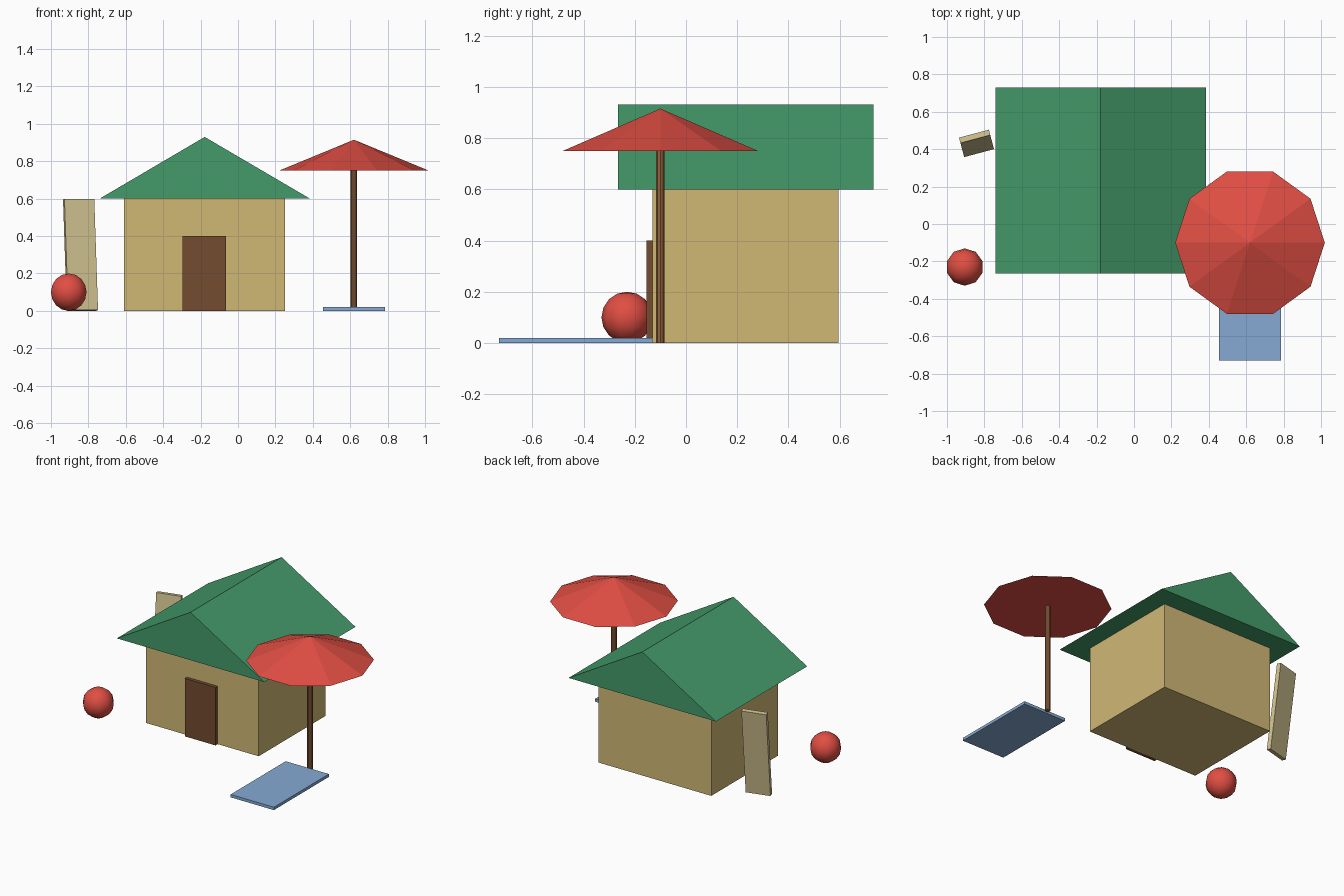
import bpy
import bmesh
from math import cos, pi
from mathutils import Euler, Matrix, Vector

cube = bpy.data.objects.get("Cube")
if cube:
    bpy.data.objects.remove(cube, do_unlink=True)


def material(name, rgb):
    """Flat colour given as 0-255 display values, stored as linear."""
    lin = [((c / 255 + 0.055) / 1.055) ** 2.4 for c in rgb]
    mat = bpy.data.materials.new(name)
    mat.use_nodes = True
    mat.diffuse_color = (*lin, 1)
    mat.node_tree.nodes["Principled BSDF"].inputs["Base Color"].default_value = (*lin, 1)
    return mat


WALL = material("sand wall", (208, 184, 117))
ROOF = material("green roof", (68, 155, 106))
RED = material("red", (224, 78, 67))
DOOR = material("dark brown wood", (115, 76, 47))
POLE = material("brown wood", (143, 96, 59))
TOWEL = material("blue towel", (134, 170, 211))
BOARD = material("pale tan board", (208, 193, 143))


def finish(bm, name, mat, smooth=False):
    bmesh.ops.recalc_face_normals(bm, faces=bm.faces)
    for face in bm.faces:
        face.smooth = smooth
    mesh = bpy.data.meshes.new(name)
    bm.to_mesh(mesh)
    bm.free()
    mesh.materials.append(mat)
    obj = bpy.data.objects.new(name, mesh)
    bpy.context.collection.objects.link(obj)
    return obj


def box(name, mat, centre, size, turn=(0, 0, 0)):
    bm = bmesh.new()
    bmesh.ops.create_cube(bm, size=1, matrix=Matrix.LocRotScale(
        Vector(centre), Euler(turn), Vector(size)))
    return finish(bm, name, mat)


def cone(name, mat, x, y, z0, z1, r0, r1, sides=10):
    # Turned so that a corner points along y
    bm = bmesh.new()
    place = Matrix.Translation((x, y, (z0 + z1) / 2)) @ Matrix.Rotation(pi / 2, 4, "Z")
    bmesh.ops.create_cone(bm, cap_ends=True, segments=sides, radius1=r0,
                          radius2=r1, depth=z1 - z0, matrix=place)
    bmesh.ops.remove_doubles(bm, verts=bm.verts, dist=0.0001)
    return finish(bm, name, mat)


# House
box("house_walls", WALL, (-0.18, 0.232, 0.3), (0.86, 0.727, 0.6))
box("door", DOOR, (-0.18, -0.142, 0.2), (0.234, 0.026, 0.4))

# Gable roof: triangle profile pushed from front to back
bm = bmesh.new()
profile = [bm.verts.new((x, -0.265, z)) for x, z in
           ((-0.74, 0.6), (0.385, 0.6), (-0.178, 0.93))]
gable = bm.faces.new(profile)
pushed = bmesh.ops.extrude_face_region(bm, geom=[gable], use_keep_orig=True)
bmesh.ops.translate(bm, vec=(0, 0.996, 0), verts=[
    v for v in pushed["geom"] if isinstance(v, bmesh.types.BMVert)])
finish(bm, "roof", ROOF)

# Parasol
cone("parasol_canopy", RED, 0.62, -0.1, 0.75, 0.915, 0.4, 0)
cone("parasol_pole", POLE, 0.62, -0.1, 0, 0.76, 0.0175, 0.0175)

# Towel and leaning board
box("towel", TOWEL, (0.62, -0.43, 0.01), (0.33, 0.6, 0.02))
box("leaning_board", BOARD, (-0.842, 0.431, 0.3), (0.165, 0.03, 0.6),
    (-0.13, 0, 0.26))

# Beach ball
bm = bmesh.new()
bmesh.ops.create_uvsphere(bm, u_segments=10, v_segments=8, radius=0.1,
                          matrix=Matrix.Translation((-0.905, -0.23, 0.1)))
finish(bm, "beach_ball", RED, smooth=True)
